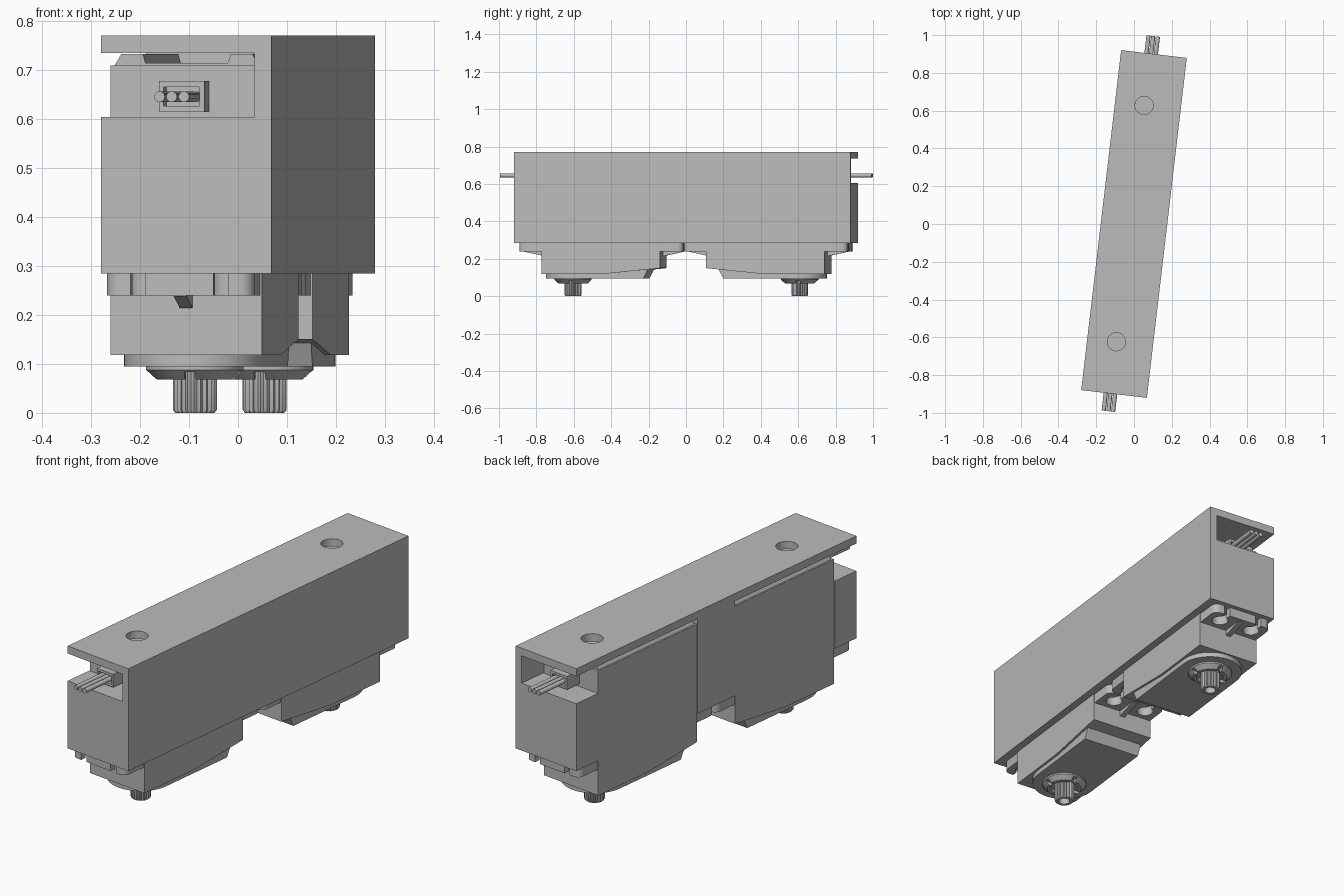
import bpy, bmesh
from math import sin, cos, pi, radians
from mathutils import Matrix

if "Cube" in bpy.data.objects:
    bpy.data.objects.remove(bpy.data.objects["Cube"])

grey = bpy.data.materials.new("mid grey")
grey.use_nodes = True
grey.diffuse_color = (0.5, 0.5, 0.5, 1)
grey.node_tree.nodes["Principled BSDF"].inputs["Base Color"].default_value = (0.5, 0.5, 0.5, 1)


def loft(name, rings):
    """Skin a closed solid through rings with equal point counts."""
    bm = bmesh.new()
    loops = [[bm.verts.new(p) for p in ring] for ring in rings]
    n = len(loops[0])
    for a, b in zip(loops, loops[1:]):
        for i in range(n):
            j = (i + 1) % n
            bm.faces.new((a[i], a[j], b[j], b[i]))
    bm.faces.new(loops[0][::-1])
    bm.faces.new(loops[-1])
    bmesh.ops.recalc_face_normals(bm, faces=bm.faces)
    mesh = bpy.data.meshes.new(name)
    bm.to_mesh(mesh)
    bm.free()
    mesh.materials.append(grey)
    obj = bpy.data.objects.new(name, mesh)
    bpy.context.collection.objects.link(obj)
    return obj


def box(name, x0, x1, y0, y1, z0, z1):
    return loft(name, [[(x0, y0, z), (x1, y0, z), (x1, y1, z), (x0, y1, z)] for z in (z0, z1)])


def side_profile(name, pts, x0, x1):
    return loft(name, [[(x, y, z) for y, z in pts] for x in (x0, x1)])


def circle(r, z, x=0, y=0, n=32):
    return [(x + r * cos(2 * pi * i / n), y + r * sin(2 * pi * i / n), z) for i in range(n)]


def cut(obj, cutters):
    """Subtract each cutter, bake the result and drop the cutters."""
    for c in cutters:
        c.hide_render = True
        mod = obj.modifiers.new("cut", "BOOLEAN")
        mod.operation, mod.solver, mod.object = "DIFFERENCE", "EXACT", c
    bpy.context.view_layer.update()
    graph = bpy.context.evaluated_depsgraph_get()
    mesh = bpy.data.meshes.new_from_object(obj.evaluated_get(graph))
    obj.modifiers.clear()
    obj.data = mesh
    for c in cutters:
        bpy.data.objects.remove(c)
    return obj


def place(obj, matrix):
    obj.data.transform(matrix)
    bpy.ops.object.select_all(action="DESELECT")
    obj.select_set(True)
    bpy.context.view_layer.objects.active = obj
    bpy.ops.object.shade_smooth_by_angle(angle=radians(30))


SHAFT_Y = -0.61
OUT, IN = -0.762, -0.124      # outer and inner ends of a servo case
turn = Matrix.Rotation(radians(-6.7), 4, "Z")

# Bracket: block with servo pockets open to one side, end windows, top holes
bracket = box("bracket", -0.175, 0.175, -0.906, 0.906, 0.285, 0.771)
cutters = []
for s in (-1, 1):
    y0, y1 = sorted((s * 0.766, s * 0.122))
    cutters.append(box("pocket_cutter", -0.3, 0.14, y0, y1, 0.2, 0.735))
    y0, y1 = sorted((s * 1.0, s * 0.7))
    cutters.append(box("window_cutter", -0.3, 0.14, y0, y1, 0.605, 0.735))
    cutters.append(loft("hole_cutter", [circle(0.048, z, -0.02, s * 0.63) for z in (0.7, 0.8)]))
place(cut(bracket, cutters), turn)


def servo(prefix, matrix):
    parts = []

    # Case with a lower face that rises towards the inner end
    parts.append(side_profile("case", [(OUT, 0.71), (OUT, 0.118), (-0.44, 0.118),
                                       (IN, 0.15), (IN, 0.71)], -0.156, 0.156))

    # Back cover with sloped sides and a wide shallow channel
    half = [(0.085, 0.715), (0.09, 0.733), (0.135, 0.733), (0.15, 0.708)]
    outline = [(-x, z) for x, z in reversed(half)] + half
    parts.append(loft("back_cover", [[(x, y, z) for x, z in outline]
                                     for y in (OUT + 0.01, IN - 0.01)]))

    # Gearbox cover, round at the shaft end and sloped at the inner end
    arc = [(0.145 * cos(pi + pi * i / 24), SHAFT_Y + 0.145 * sin(pi + pi * i / 24))
           for i in range(25)]
    rings = []
    for z, end in ((0.095, -0.215), (0.145, -0.19)):
        rings.append([(x, y, z) for x, y in arc + [(0.145, end), (-0.145, end)]])
    parts.append(loft("gear_cover", rings))

    # Collar around the shaft, with four notches in its rim
    collar = loft("collar", [circle(r, z, 0, SHAFT_Y) for r, z in
                             ((0.1, 0.1), (0.1, 0.088), (0.078, 0.068),
                              (0.062, 0.068), (0.062, 0.086))])
    notches = [box("notch_cutter", -a, a, SHAFT_Y - b, SHAFT_Y + b, 0.05, 0.084)
               for a, b in ((0.011, 0.2), (0.2, 0.011))]
    parts.append(cut(collar, notches))

    # Splined output shaft with a screw hole
    teeth = 21

    def spline(r, depth, z):
        return [((r - depth * (i % 2)) * cos(pi * i / teeth),
                 SHAFT_Y + (r - depth * (i % 2)) * sin(pi * i / teeth), z)
                for i in range(2 * teeth)]
    parts.append(loft("output_shaft", [spline(*ring) for ring in
                                       ((0.045, 0.005, 0.092), (0.045, 0.005, 0.006),
                                        (0.04, 0.002, 0), (0.025, 0, 0), (0.025, 0, 0.04))]))

    # Mounting ears: one plate with rounded corners and keyhole slots
    y0, y1 = OUT - 0.122, IN + 0.122
    ears = box("mounting_ears", -0.152, 0.152, y0, y1, 0.24, 0.286)
    bm = bmesh.new()
    bm.from_mesh(ears.data)
    upright = [e for e in bm.edges if abs(e.verts[0].co.z - e.verts[1].co.z) > 0.01]
    bmesh.ops.bevel(bm, geom=upright, offset=0.03, segments=5, profile=0.5, affect="EDGES")
    bm.to_mesh(ears.data)
    bm.free()
    slots = []
    for x in (-0.085, 0.085):
        for edge, s in ((y0, 1), (y1, -1)):
            mid = edge + s * 0.062
            a, b = sorted((edge - s * 0.05, mid))
            slots.append(loft("hole_cutter", [circle(0.037, z, x, mid) for z in (0.2, 0.3)]))
            slots.append(box("slot_cutter", x - 0.015, x + 0.015, a, b, 0.21, 0.29))
    parts.append(cut(ears, slots))

    # Small gussets beneath the ears
    for end, s, label in ((OUT, -1, "outer_gusset"), (IN, 1, "inner_gusset")):
        parts.append(side_profile(label, [(end - s * 0.01, 0.214), (end, 0.214),
                                          (end + s * 0.11, 0.238), (end + s * 0.11, 0.242),
                                          (end - s * 0.01, 0.242)], -0.013, 0.013))

    # Cable outlet and three wires
    outlet = box("cable_outlet", -0.047, 0.047, OUT - 0.08, OUT + 0.01, 0.615, 0.678)
    slot = box("slot_cutter", -0.037, 0.037, OUT - 0.2, OUT - 0.03, 0.627, 0.666)
    parts.append(cut(outlet, [slot]))
    for i in (-1, 0, 1):
        wire = [[(x - 0.002 + i * 0.025, y, z + 0.646) for x, z, _ in circle(0.011, 0, n=16)]
                for y in (OUT, -1.0)]
        parts.append(loft("wire", wire))

    for p in parts:
        p.name = prefix + "_" + p.name
        place(p, matrix)


# Two servos, shafts towards the outer ends
centre = turn @ Matrix.Translation((-0.017, 0, 0))
servo("front_servo", centre)
servo("back_servo", centre @ Matrix.Rotation(pi, 4, "Z"))
